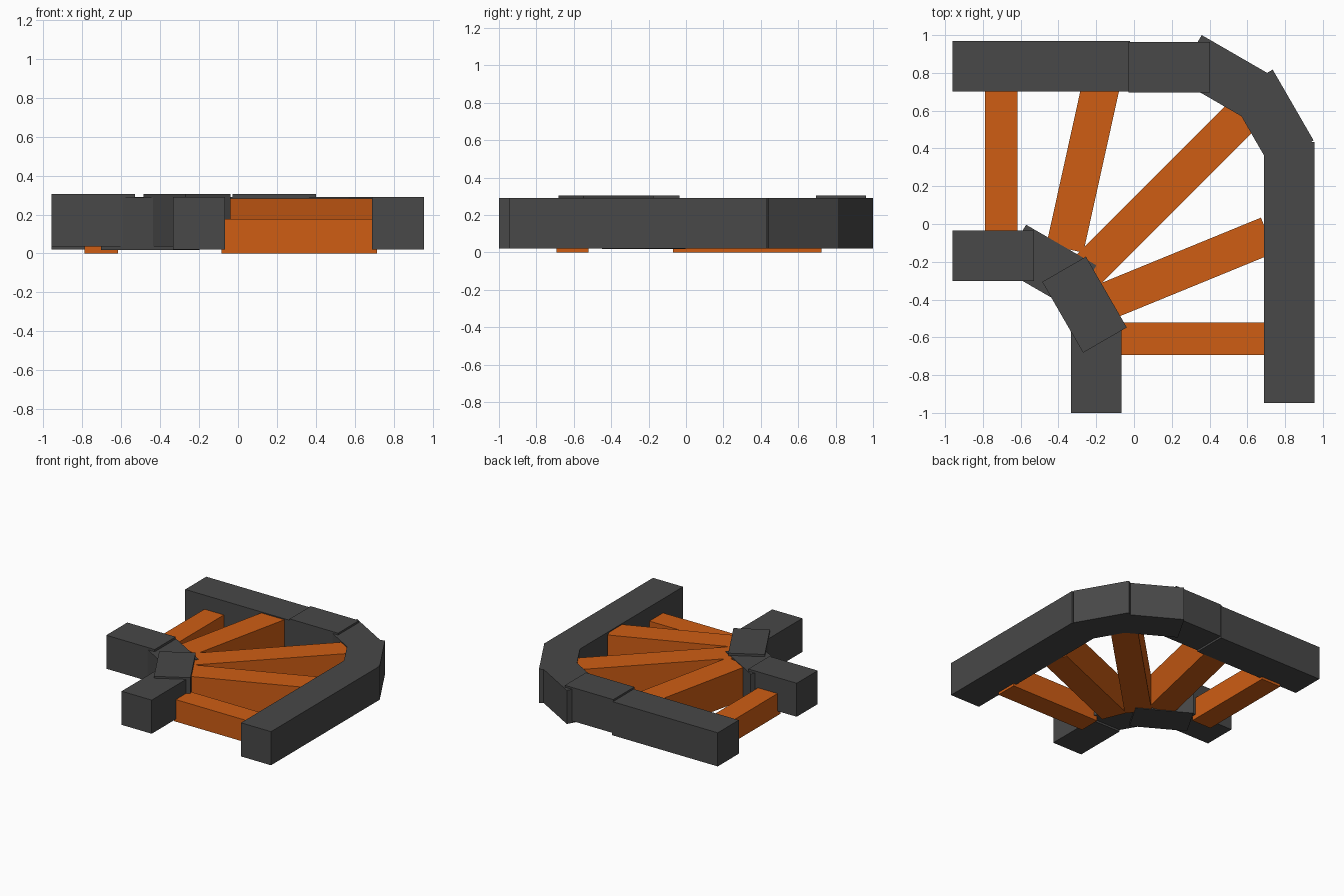
import bpy
from math import radians, atan2, hypot
from mathutils import Matrix, Vector

if "Cube" in bpy.data.objects:
    bpy.data.objects.remove(bpy.data.objects["Cube"])


def material(name, rgb):
    m = bpy.data.materials.new(name)
    m.diffuse_color = (*rgb, 1)
    m.use_nodes = True
    m.node_tree.nodes["Principled BSDF"].inputs["Base Color"].default_value = m.diffuse_color
    return m


STEEL = material("dark_steel", (0.065, 0.065, 0.065))
WOOD = material("orange_wood", (0.62, 0.11, 0.007))


def beam(name, centre, length, width, z0, z1, angle, mat):
    """Box lying flat, its length turned by angle about z."""
    bpy.ops.mesh.primitive_cube_add(size=1)
    ob = bpy.context.object
    ob.name = name
    ob.data.transform(Matrix.Diagonal((length, width, z1 - z0, 1)))
    ob.location = (centre[0], centre[1], (z0 + z1) / 2)
    ob.rotation_euler.z = angle
    ob.data.materials.append(mat)
    return ob


def plank(name, start, end, width, z0, z1):
    a, b = Vector(start), Vector(end)
    d = b - a
    beam(name, (a + b) / 2, d.length, width, z0, z1, atan2(d.y, d.x), WOOD)


RAIL_W = 0.267
LOW, HIGH = (0.02, 0.29), (0.036, 0.305)  # alternating levels where pieces overlap

# Rail pieces: name, centre, length, angle, level
rails = [
    ("outer_rail_entry", (-0.49, 0.835), 0.94, 0, LOW),
    ("outer_rail_joint", (0.187, 0.829), 0.43, 0, HIGH),
    ("outer_rail_bend_1", (0.478, 0.777), 0.43, -30, LOW),
    ("outer_rail_bend_2", (0.727, 0.563), 0.433, -60, LOW),
    ("outer_rail_exit", (0.823, -0.257), 1.38, -90, LOW),
    ("inner_rail_entry", (-0.745, -0.167), 0.43, 0, HIGH),
    ("inner_rail_bend_1", (-0.452, -0.227), 0.43, -30, (0.017, 0.287)),
    ("inner_rail_bend_2", (-0.262, -0.427), 0.433, -60, HIGH),
    ("inner_rail_exit", (-0.2, -0.782), 0.436, -90, LOW),
]
for name, centre, length, angle, (z0, z1) in rails:
    beam(name, centre, length, RAIL_W, z0, z1, radians(angle), STEEL)

# Straight low sleepers
plank("sleeper_entry", (-0.703, -0.07), (-0.703, 0.725), 0.173, 0, 0.177)
plank("sleeper_exit", (-0.085, -0.607), (0.715, -0.607), 0.173, 0, 0.177)

# Taller fanned sleepers through the bend
plank("sleeper_fan_1", (-0.366, -0.13), (-0.177, 0.725), 0.2, 0.021, 0.282)
plank("sleeper_fan_2", (-0.26, -0.26), (0.6, 0.6), 0.2, 0.021, 0.282)
plank("sleeper_fan_3", (-0.16, -0.415), (0.71, -0.059), 0.2, 0.021, 0.282)
